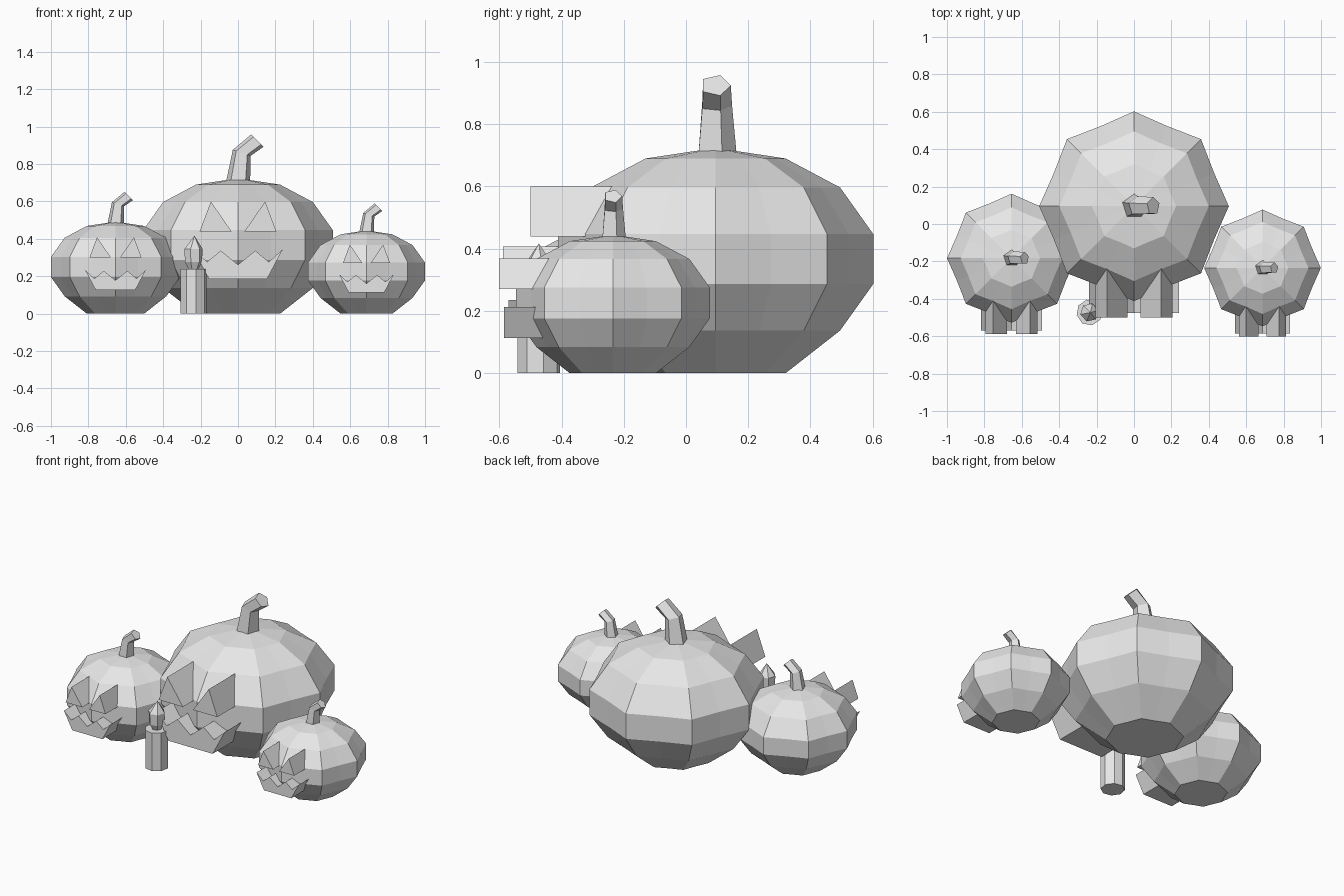
import bpy, bmesh, math
from mathutils import Vector, Matrix

cube = bpy.data.objects.get("Cube")
if cube:
    bpy.data.objects.remove(cube, do_unlink=True)

GREY = (0.8, 0.8, 0.8, 1.0)
grey = bpy.data.materials.new("plain_grey")
grey.use_nodes = True
grey.diffuse_color = GREY
grey.node_tree.nodes["Principled BSDF"].inputs["Base Color"].default_value = GREY


def finish(name, bm, place):
    """Turn a bmesh into a placed, flat-shaded object."""
    bmesh.ops.recalc_face_normals(bm, faces=bm.faces)
    bm.transform(place)
    mesh = bpy.data.meshes.new(name)
    bm.to_mesh(mesh)
    bm.free()
    mesh.materials.append(grey)
    obj = bpy.data.objects.new(name, mesh)
    bpy.context.collection.objects.link(obj)
    return obj


def loft(name, rings, place, tip=None):
    """Join rings of points; cap the bottom, and cap or point the top."""
    bm = bmesh.new()
    loops = [[bm.verts.new(p) for p in ring] for ring in rings]
    n = len(loops[0])
    for a, b in zip(loops, loops[1:]):
        for i in range(n):
            j = (i + 1) % n
            bm.faces.new((a[i], a[j], b[j], b[i]))
    bm.faces.new(loops[0][::-1])
    if tip is None:
        bm.faces.new(loops[-1])
    else:
        apex = bm.verts.new(tip)
        for i in range(n):
            bm.faces.new((loops[-1][i], loops[-1][(i + 1) % n], apex))
    return finish(name, bm, place)


def ring(centre, radius, sides, turn=0.0, tilt=0.0, groove=1.0):
    """Polygon ring; tilt leans it to +x, groove pulls in every other point."""
    lean = Matrix.Rotation(tilt, 3, 'Y')
    points = []
    for i in range(sides):
        a = math.tau * i / sides + turn
        r = radius * (groove if i % 2 else 1.0)
        points.append(Vector(centre) + lean @ Vector((r * math.cos(a), r * math.sin(a), 0)))
    return points


def prism(name, outline, front, back, place):
    """Extrude an x-z outline along y."""
    rings = [[Vector((x, y, z)) for x, z in outline] for y in (front, back)]
    return loft(name, rings, place)


def mirrored(half):
    """Complete a half outline listed from the centre outwards."""
    return half + [(-x, z) for x, z in reversed(half) if x]


BODY = [(0.225, 0), (0.40, 0.137), (0.507, 0.287),
        (0.507, 0.447), (0.40, 0.597), (0.225, 0.69)]
EYE = [(0.035, 0.44), (0.205, 0.44), (0.145, 0.60)]
MOUTH = [(0, 0.262), (0.092, 0.337), (0.165, 0.277), (0.24, 0.345), (0.155, 0.185)]


def pumpkin(name, x, y, size):
    place = Matrix.Translation((x, y, 0)) @ Matrix.Scale(size, 4)
    # Ribbed body with flat base
    loft(name + "_body", [ring((0, 0, z), r, 16, groove=0.915) for r, z in BODY],
         place, tip=(0, 0, 0.724))
    # Bent five-sided stem
    quarter = math.pi / 2
    loft(name + "_stem", [ring((0, 0, 0.70), 0.068, 5, quarter),
                          ring((0.02, 0, 0.86), 0.053, 5, quarter, math.radians(18)),
                          ring((0.103, 0, 0.925), 0.049, 5, quarter, math.radians(45))],
         place)
    # Projecting face
    for side, sign in (("left", 1), ("right", -1)):
        prism(f"{name}_{side}_eye", [(sign * px, pz) for px, pz in EYE], -0.595, -0.22, place)
    prism(name + "_mouth", mirrored(MOUTH), -0.57, -0.22, place)


pumpkin("large_pumpkin", 0, 0.095, 1.0)
pumpkin("medium_pumpkin", -0.655, -0.183, 0.68)
pumpkin("small_pumpkin", 0.687, -0.235, 0.615)

# Candle and flame
stand = Matrix.Translation((-0.238, -0.473, 0))
turn = math.radians(12)
loft("candle", [ring((0, 0, z), 0.07, 8, turn) for z in (0, 0.24)], stand)
loft("candle_flame", [ring((0, 0, z), r, 6, turn)
                      for r, z in ((0.025, 0.235), (0.046, 0.275), (0.05, 0.345))],
     stand, tip=(0.005, 0, 0.417))
